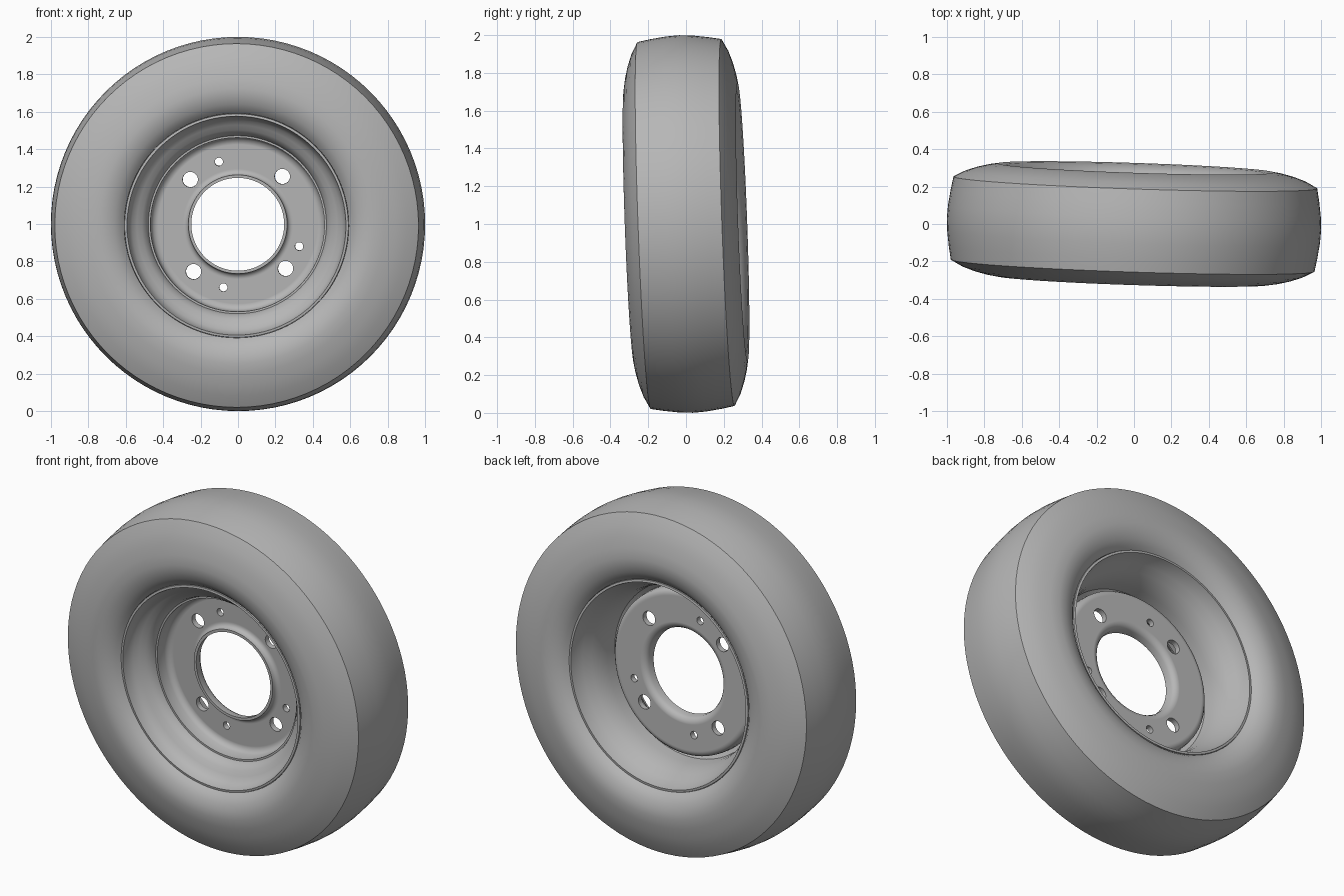
import bpy, bmesh
from math import cos, sin, pi, radians
from mathutils import Matrix, Vector

cube = bpy.data.objects.get("Cube")
if cube:
    bpy.data.objects.remove(cube, do_unlink=True)

# One grey for the whole wheel
grey = bpy.data.materials.new("mid_grey")
grey.use_nodes = True
colour = (0.47, 0.47, 0.47, 1)
grey.diffuse_color = colour
for node in grey.node_tree.nodes:
    if node.type == 'BSDF_PRINCIPLED':
        node.inputs["Base Color"].default_value = colour

# The axle leans slightly off the front direction
front = Vector((-0.033, -1, -0.036)).normalized()
lean = Vector((0, -1, 0)).rotation_difference(front).to_matrix().to_4x4()
placement = Matrix.Translation((0, 0, 1)) @ lean


def finish(bm, name):
    bmesh.ops.recalc_face_normals(bm, faces=bm.faces)
    mesh = bpy.data.meshes.new(name)
    bm.to_mesh(mesh)
    bm.free()
    obj = bpy.data.objects.new(name, mesh)
    bpy.context.collection.objects.link(obj)
    obj.matrix_world = placement
    mesh.materials.append(grey)
    return obj


def lathe(name, profile, steps=96):
    """Spin a closed (radius, depth) outline around the axle."""
    bm = bmesh.new()
    rings = []
    for i in range(steps):
        t = 2 * pi * i / steps
        rings.append([bm.verts.new((r * cos(t), a, r * sin(t))) for r, a in profile])
    n = len(profile)
    for i in range(steps):
        one, two = rings[i], rings[(i + 1) % steps]
        for j in range(n):
            k = (j + 1) % n
            bm.faces.new((one[j], one[k], two[k], two[j]))
    return finish(bm, name)


def smooth(obj, angle):
    bpy.ops.object.select_all(action='DESELECT')
    obj.select_set(True)
    bpy.context.view_layer.objects.active = obj
    bpy.ops.object.shade_smooth_by_angle(angle=radians(angle))


# Tyre: bulging sidewalls, crisp shoulder, gently crowned tread
sidewall = [(0.6, 0.24), (0.62, 0.262), (0.65, 0.281), (0.69, 0.295), (0.735, 0.3),
            (0.79, 0.291), (0.85, 0.276), (0.91, 0.255), (0.972, 0.222)]
tread = [(0.985, 0.15), (0.996, 0.07)]
half = sidewall + tread
tyre = lathe("tyre", half + [(1.0, 0)] + [(r, -a) for r, a in reversed(half)])
smooth(tyre, 25)

# Rim barrel: rolled lips, shallow front well and deeper back well
rim = lathe("rim", [
    (0.599, -0.23), (0.598, -0.245), (0.585, -0.247), (0.582, -0.235),
    (0.575, -0.21), (0.56, -0.187), (0.535, -0.168), (0.508, -0.152),
    (0.486, -0.128), (0.474, -0.095), (0.472, -0.05), (0.5, -0.03),
    (0.505, 0.03), (0.515, 0.08), (0.535, 0.13), (0.56, 0.175), (0.575, 0.21),
    (0.582, 0.235), (0.585, 0.247), (0.598, 0.245), (0.599, 0.23)])
smooth(rim, 40)

# Wheel disc: pan with a forward wall and a forward-rolled hub collar
disc = lathe("wheel_disc", [
    (0.248, -0.042), (0.264, -0.042), (0.266, -0.027), (0.274, -0.015), (0.288, -0.01),
    (0.295, -0.01), (0.425, -0.01), (0.432, -0.01), (0.452, -0.018), (0.463, -0.038),
    (0.465, -0.1), (0.478, -0.1), (0.476, -0.02), (0.472, 0.005), (0.46, 0.018),
    (0.445, 0.022), (0.438, 0.022), (0.29, 0.022), (0.283, 0.022), (0.262, 0.014),
    (0.251, -0.005)])

# Bolt holes and smaller locating holes
holes = [(47 + 90 * i, 0.041) for i in range(4)] + [(d, 0.022) for d in (107, 257, 340)]
bm = bmesh.new()
for degrees, radius in holes:
    t = radians(degrees)
    spot = Matrix.Translation((0.348 * cos(t), 0, 0.348 * sin(t))) @ Matrix.Rotation(pi / 2, 4, 'X')
    bmesh.ops.create_cone(bm, cap_ends=True, segments=24, radius1=radius,
                          radius2=radius, depth=0.2, matrix=spot)
cutter = finish(bm, "hole_cutter")
cutter.hide_render = True
cut = disc.modifiers.new("holes", 'BOOLEAN')
cut.operation = 'DIFFERENCE'
cut.solver = 'EXACT'
cut.object = cutter
bpy.context.view_layer.update()
cut_mesh = bpy.data.meshes.new_from_object(disc.evaluated_get(bpy.context.evaluated_depsgraph_get()))
disc.modifiers.clear()
disc.data = cut_mesh
bpy.data.objects.remove(cutter, do_unlink=True)
smooth(disc, 40)
